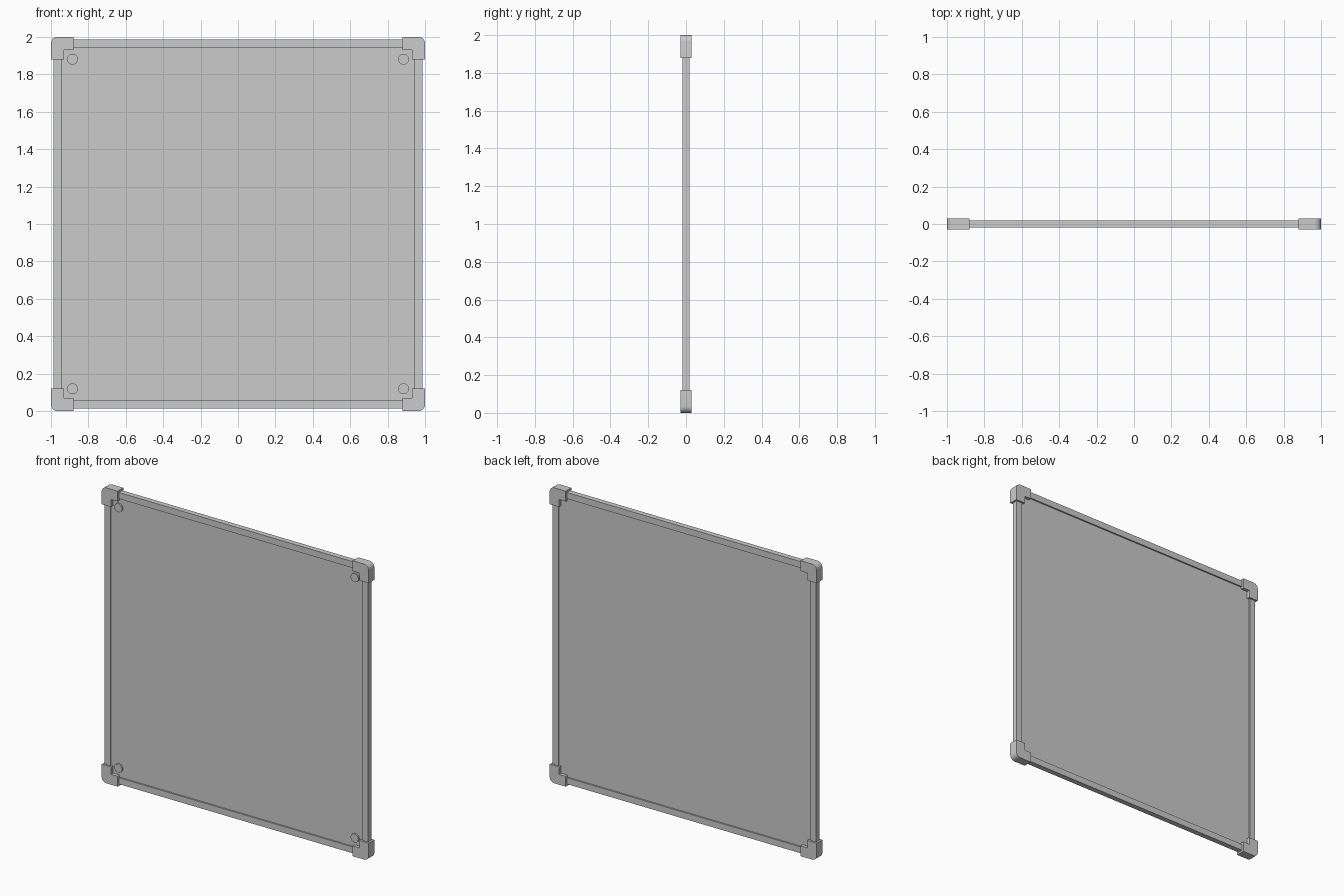
import bpy, bmesh
from math import pi, sin, cos

if "Cube" in bpy.data.objects:
    bpy.data.objects.remove(bpy.data.objects["Cube"])

CZ = 1.0  # height of the board centre


def finish(bm, name, smooth=False):
    bmesh.ops.recalc_face_normals(bm, faces=bm.faces)
    me = bpy.data.meshes.new(name)
    bm.to_mesh(me)
    bm.free()
    ob = bpy.data.objects.new(name, me)
    bpy.context.collection.objects.link(ob)
    if smooth:
        bpy.ops.object.select_all(action='DESELECT')
        ob.select_set(True)
        bpy.context.view_layer.objects.active = ob
        bpy.ops.object.shade_smooth_by_angle(angle=0.6)
    return ob


def prism(name, pts, y0, y1, smooth=False):
    """Extrude an x/z outline from y0 to y1."""
    bm = bmesh.new()
    face = bm.faces.new([bm.verts.new((x, y0, z)) for x, z in pts])
    ext = bmesh.ops.extrude_face_region(bm, geom=[face])
    verts = [g for g in ext['geom'] if isinstance(g, bmesh.types.BMVert)]
    bmesh.ops.translate(bm, verts=verts, vec=(0, y1 - y0, 0))
    return finish(bm, name, smooth)


def rect(x0, x1, z0, z1):
    return [(x0, z0), (x1, z0), (x1, z1), (x0, z1)]


# Thin board panel
prism("panel", rect(-0.96, 0.96, CZ - 0.96, CZ + 0.96), -0.008, 0.008)

# Frame rails, meeting in mitres under the corner caps
O, I, D = 0.987, 0.944, 0.018
for name, a, b in (("bottom_rail", -1, -1), ("right_rail", 1, -1),
                   ("top_rail", 1, 1), ("left_rail", -1, 1)):
    c, d = -b, a  # next corner, a quarter turn on
    pts = [(a * O, CZ + b * O), (c * O, CZ + d * O), (c * I, CZ + d * I), (a * I, CZ + b * I)]
    prism(name, pts, -D, D)

# L-shaped corner caps with a rounded outside corner, and round front fixings
R = 0.035
arc = [(1 - R + R * cos(t * pi / 16), 1 - R + R * sin(t * pi / 16)) for t in range(9)]
cap = [(0.88, 0.93), (0.93, 0.93), (0.93, 0.88), (1, 0.88)] + arc + [(0.88, 1)]
for sx, side in ((-1, "left"), (1, "right")):
    for sz, level in ((-1, "bottom"), (1, "top")):
        prism(f"{level}_{side}_corner_cap", [(sx * x, CZ + sz * z) for x, z in cap],
              -0.03, 0.03, True)
        disc = [(sx * 0.885 + 0.029 * cos(i * pi / 16), CZ + sz * 0.881 + 0.029 * sin(i * pi / 16))
                for i in range(32)]
        prism(f"{level}_{side}_fixing", disc, -0.018, -0.004, True)
